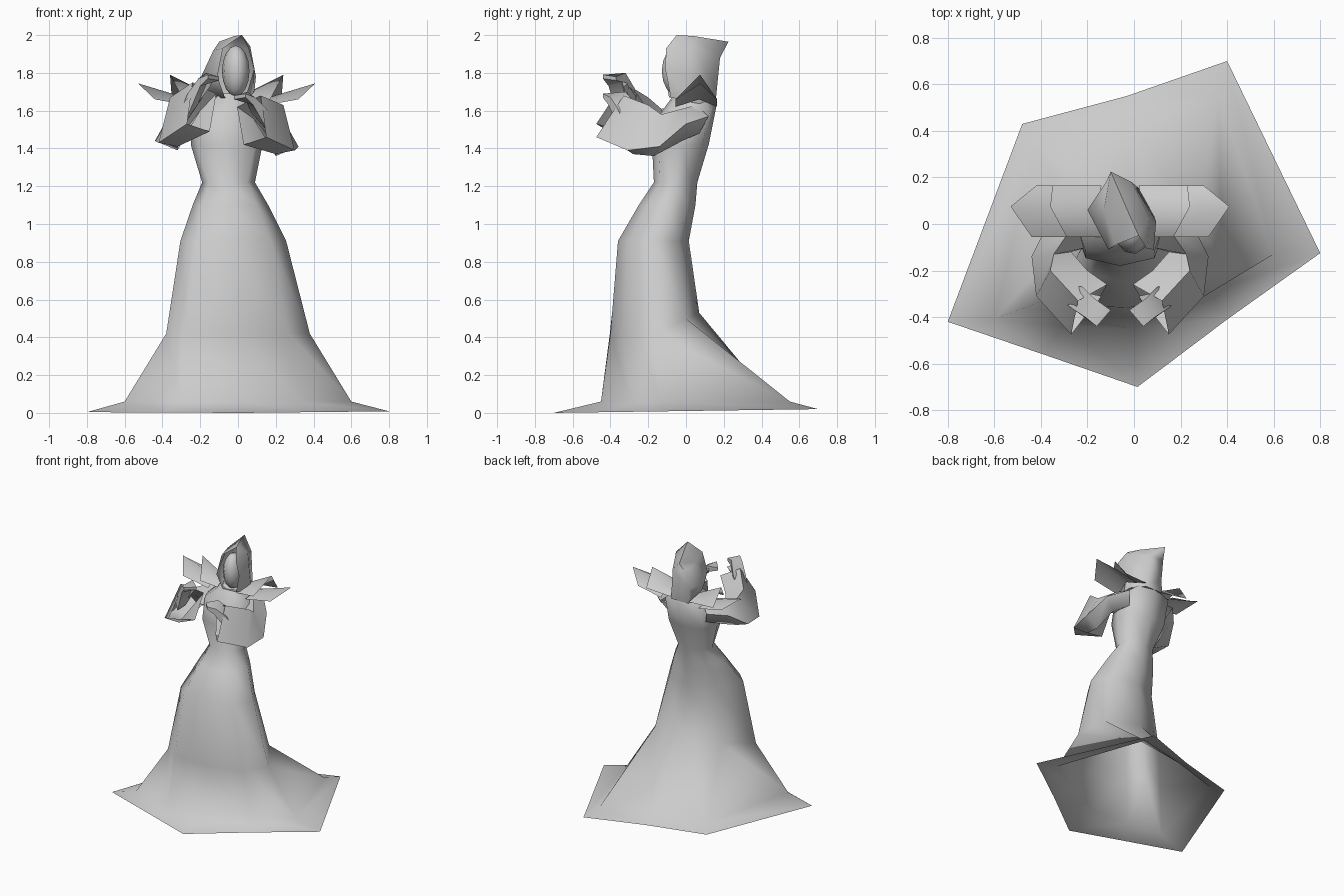
import bpy, math
from math import sin, cos, pi, radians

AXIS = -0.06  # the upper body is symmetric about this x


def make(name, verts, faces, angle=75):
    me = bpy.data.meshes.new(name)
    me.from_pydata(verts, [], faces)
    ob = bpy.data.objects.new(name, me)
    bpy.context.collection.objects.link(ob)
    bpy.ops.object.select_all(action='DESELECT')
    bpy.context.view_layer.objects.active = ob
    ob.select_set(True)
    bpy.ops.object.mode_set(mode='EDIT')
    bpy.ops.mesh.select_all(action='SELECT')
    bpy.ops.mesh.normals_make_consistent(inside=False)
    bpy.ops.object.mode_set(mode='OBJECT')
    bpy.ops.object.shade_smooth_by_angle(angle=radians(angle))
    return ob


def loft(name, rings, cap_end=False, angle=75):
    n = len(rings[0])
    verts = [p for r in rings for p in r]
    faces = [(k*n+i, k*n+(i+1) % n, (k+1)*n+(i+1) % n, (k+1)*n+i)
             for k in range(len(rings)-1) for i in range(n)]
    if cap_end:
        faces.append(tuple(range(len(verts)-n, len(verts))))
    return make(name, verts, faces, angle)


def flip(pts, dz=0.0):
    return [(2*AXIS-x, y, z+dz) for x, y, z in pts]


def oval(z, cx, rx, yf, yb, zb=None, lean=0.0, square=1.0):
    # eight-sided ring: left, front left, front ... back left
    # lean pulls the left side forward, square widens the diagonals
    zb = z if zb is None else zb
    out = []
    for i in range(8):
        a = pi + i*pi/4
        m = square if i % 2 else 1
        s, c = sin(a)*m, cos(a)*m
        y = (yf+yb)/2 + (yb-yf)/2*s - lean*(1, .45, 0, 0, 0, 0, 0, .3)[i]
        out.append((cx+rx*c, y, z+(zb-z)*max(0, s)))
    return out


# robe: torso, waist, skirt and the wide trailing hem
hem_top = [(-.6, -.41), (-.3, -.435), (0, -.45), (.33, -.29), (.6, -.13), (.36, .55), (-.03, .46), (-.42, .34)]
hem = [(-.8, -.42), (-.39, -.56), (.015, -.7), (.4, -.41), (.8, -.125), (.4, .7), (-.03, .55), (-.48, .43)]
loft("robe", [
    oval(1.69, -.05, .06, -.06, .12),
    oval(1.58, -.06, .19, -.14, .16, 1.62, 0, 1.12),
    oval(1.42, -.06, .19, -.18, .12, None, 0, 1.1),
    oval(1.22, -.05, .14, -.17, .06),
    oval(1.10, -.04, .20, -.25, .05, None, .03),
    oval(.91, -.025, .28, -.36, .015, None, .10),
    oval(.42, 0, .38, -.40, .07, .53, .16),
    [(x, y, .06) for x, y in hem_top],
    [(x, y, .01+y*.0143) for x, y in hem]], angle=150)

# sleeves: shoulder, forearm bend, bell-shaped cuff (top, outer, lower, inner)
sleeve = [
    [(.06, .05, 1.63), (.14, .12, 1.57), (.10, .07, 1.48), (.04, -.05, 1.50)],
    [(.15, -.02, 1.61), (.25, .00, 1.53), (.18, -.02, 1.44), (.08, -.10, 1.50)],
    [(.225, -.13, 1.58), (.32, -.14, 1.41), (.20, -.17, 1.36), (.15, -.12, 1.48)],
    [(.24, -.20, 1.63), (.30, -.31, 1.39), (.20, -.28, 1.37), (.08, -.20, 1.56)],
    [(.12, -.33, 1.68), (.15, -.475, 1.46), (.03, -.32, 1.42), (-.005, -.26, 1.62)]]
loft("right_sleeve", sleeve)
loft("left_sleeve", [flip(r, d) for r, d in zip(sleeve, (0, .01, .03, .04, .07))])

# hands: wrist, knuckles, finger tips, and a separate thumb
hand = [
    [(.17, -.26, 1.55), (.19, -.33, 1.53), (.16, -.35, 1.49), (.14, -.28, 1.51)],
    [(.10, -.27, 1.64), (.15, -.36, 1.61), (.12, -.38, 1.56), (.07, -.30, 1.59)],
    [(.05, -.32, 1.70), (.09, -.40, 1.67), (.08, -.41, 1.63), (.04, -.33, 1.65)],
    [(-.02, -.37, 1.68), (.04, -.44, 1.69), (.04, -.44, 1.67), (-.02, -.37, 1.66)]]
thumb = [
    [(.11, -.29, 1.63), (.13, -.33, 1.62), (.10, -.32, 1.58)],
    [(.02, -.31, 1.67), (.04, -.34, 1.68), (.03, -.33, 1.65)]]
for part, rings in (("hand", hand), ("thumb", thumb)):
    loft("right_" + part, rings, True, 60)
    loft("left_" + part, [flip(r, .05+.05*min(1, k/2)) for k, r in enumerate(rings)], True, 60)

# shoulder plates: two overlapping ridged flaps on each side
flaps = {
    "upper_flap": [(.02, -.055, 1.65), (.17, -.055, 1.66), (.24, .075, 1.79),
                   (.23, .165, 1.66), (.02, .165, 1.65), (.04, .06, 1.69)],
    "lower_flap": [(.10, -.055, 1.62), (.32, -.055, 1.66), (.41, .075, 1.745),
                   (.30, .165, 1.66), (.10, .165, 1.62), (.13, .07, 1.66)]}
for part, pts in flaps.items():
    for side, p in (("right_", pts), ("left_", flip(pts))):
        make(side + part, p, [(0, 1, 2, 5), (5, 2, 3, 4)], 120)

# hood: open face edge, wide middle, pointed back
loft("hood", [
    [(.02, -.05, 2.0), (.055, -.105, 1.93), (.085, -.11, 1.82), (.04, -.08, 1.67),
     (-.07, -.09, 1.67), (-.11, -.11, 1.78), (-.08, -.09, 1.93)],
    [(-.02, .04, 1.995), (.065, .03, 1.94), (.095, .01, 1.78), (.08, .05, 1.64),
     (-.15, .04, 1.66), (-.20, .06, 1.77), (-.13, .06, 1.92)],
    [(-.10, .225, 1.965), (-.01, .18, 1.88), (.01, .15, 1.74), (.02, .155, 1.63),
     (-.13, .155, 1.63), (-.13, .15, 1.74), (-.12, .18, 1.88)]], True, 70)

# face inside the hood
bpy.ops.mesh.primitive_uv_sphere_add(segments=10, ring_count=8, location=(-.012, -.04, 1.81))
face = bpy.context.object
face.name = "face"
face.scale = (.072, .09, .135)
face.rotation_euler = (0, 0, radians(12))
bpy.ops.object.shade_smooth()
